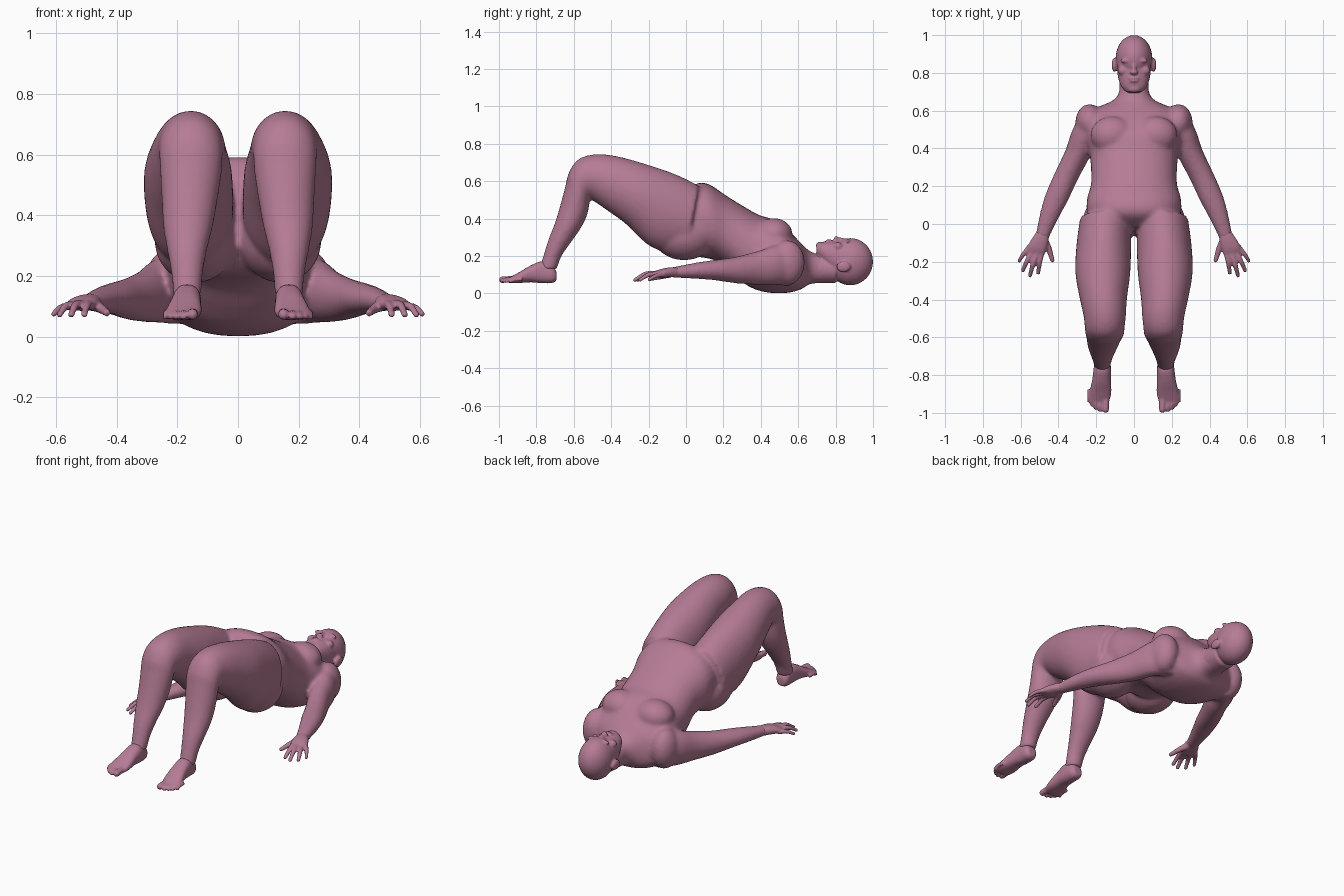
import bpy, bmesh, math
from mathutils import Vector, Matrix

SKIN = bpy.data.materials.new("skin")
SKIN.diffuse_color = (0.46, 0.20, 0.30, 1)


def spline(a, b, c, d, t):
    return [0.5 * (2 * q + (r - p) * t + (2 * p - 5 * q + 4 * r - s) * t * t
                   + (3 * q - p - 3 * r + s) * t ** 3) for p, q, r, s in zip(a, b, c, d)]


def loft(bm, secs, side=1, wdir=(1, 0, 0), power=2.0, n=32, steps=5):
    """Sections: centre x, top y, top z, bottom y, bottom z, half width."""
    w = Vector(wdir).normalized()
    dense = []
    for i in range(len(secs) - 1):
        q = [secs[max(0, min(len(secs) - 1, i + k))] for k in (-1, 0, 1, 2)]
        dense += [spline(*q, t / steps) for t in range(steps)]
    dense.append(secs[-1])
    rings = []
    for x, yt, zt, yb, zb, hw in dense:
        mid = Vector((x, (yt + yb) / 2, (zt + zb) / 2))
        up = Vector((0, (yt - yb) / 2, (zt - zb) / 2))
        ring = []
        for k in range(n):
            a = 2 * math.pi * k / n
            c, s = math.cos(a), math.sin(a)
            p = mid + w * hw * math.copysign(abs(c) ** (2 / power), c) \
                + up * math.copysign(abs(s) ** (2 / power), s)
            ring.append(bm.verts.new((p.x * side, p.y, p.z)))
        rings.append(ring)
    for a, b in zip(rings, rings[1:]):
        for k in range(n):
            bm.faces.new((a[k], a[(k + 1) % n], b[(k + 1) % n], b[k]))
    bm.faces.new(rings[0])
    bm.faces.new(rings[-1])


def blob(bm, c, r):
    bmesh.ops.create_uvsphere(bm, u_segments=32, v_segments=20, radius=1,
                              matrix=Matrix.Translation(c) @ Matrix.Diagonal((*r, 1)))


def pair(bm, c, r):
    for s in (1, -1):
        blob(bm, (c[0] * s, c[1], c[2]), r)


def digit(bm, pts, r0, r1):
    """Finger or toe: tapered tube through points with rounded joints."""
    d = Vector(pts[-1]) - Vector(pts[0])
    rad = [r0 + (r1 - r0) * i / (len(pts) - 1) for i in range(len(pts))]
    loft(bm, [(x, y, z + r, y, z - r, r) for (x, y, z), r in zip(pts, rad)],
         wdir=(-d.y, d.x, 0), n=14)
    blob(bm, pts[-1], (r1, r1, r1))


def finish(bm, name, voxel, smooth, mirror=False):
    bmesh.ops.recalc_face_normals(bm, faces=bm.faces)
    me = bpy.data.meshes.new(name)
    bm.to_mesh(me)
    bm.free()
    me.materials.append(SKIN)
    ob = bpy.data.objects.new(name, me)
    bpy.context.collection.objects.link(ob)
    for p in me.polygons:
        p.use_smooth = True
    if mirror:
        m = ob.modifiers.new("mirror", 'MIRROR')
        m.use_mirror_merge = False
    m = ob.modifiers.new("fuse", 'REMESH')
    m.mode, m.voxel_size, m.use_smooth_shade = 'VOXEL', voxel, True
    m = ob.modifiers.new("soften", 'SMOOTH')
    m.factor, m.iterations = 0.5, smooth


# Body: torso and neck
bm = bmesh.new()
loft(bm, [(0, -.01, .52, -.06, .30, .16), (0, .05, .585, .02, .21, .24),
          (0, .12, .585, .13, .185, .25), (0, .22, .52, .20, .155, .228),
          (0, .31, .465, .27, .09, .228), (0, .39, .42, .34, .035, .235),
          (0, .47, .395, .43, .006, .255), (0, .54, .345, .53, .002, .26),
          (0, .60, .285, .61, .02, .215), (0, .65, .235, .66, .05, .11),
          (0, .70, .212, .71, .055, .078), (0, .78, .20, .78, .06, .075)], power=2.25)
pair(bm, (.115, .47, .315), (.115, .10, .088))   # chest
pair(bm, (.14, -.01, .315), (.135, .17, .137))   # buttocks
pair(bm, (.235, .54, .165), (.075, .095, .12))   # shoulders

for s in (1, -1):
    # Thigh, knee and shin in one bent tube
    loft(bm, [(.15, .07, .575, .0, .21, .135), (.16, -.05, .635, -.18, .245, .145),
              (.165, -.20, .687, -.32, .37, .145), (.162, -.36, .732, -.43, .45, .125),
              (.155, -.48, .745, -.495, .495, .112), (.155, -.575, .718, -.51, .51, .106),
              (.155, -.625, .65, -.515, .505, .104), (.156, -.645, .575, -.518, .47, .10),
              (.16, -.67, .48, -.53, .415, .092), (.165, -.70, .38, -.565, .345, .082),
              (.168, -.735, .29, -.61, .28, .066), (.168, -.76, .21, -.665, .20, .052),
              (.168, -.785, .13, -.69, .13, .046)], s)
    # Arm from shoulder to wrist
    arm = [(.19, .56, .16, .09, .12), (.262, .47, .15, .07, .105), (.30, .37, .135, .066, .088),
           (.355, .26, .125, .063, .07), (.405, .15, .125, .062, .054),
           (.443, .06, .122, .053, .044), (.478, -.04, .115, .040, .032),
           (.49, -.08, .112, .037, .026)]
    loft(bm, [(x, y, z + h, y, z - h, w) for x, y, z, w, h in arm], s, (.93, .36, 0))
finish(bm, "body", .011, 8)

# Hands
bm = bmesh.new()
palm = [(.482, -.05, .114, .034, .027), (.498, -.09, .113, .044, .026),
        (.514, -.13, .108, .05, .023), (.525, -.16, .103, .045, .016)]
loft(bm, [(x, y, z + h, y, z - h, w) for x, y, z, w, h in palm], 1, (.95, .3, 0), 2.4)
digit(bm, [(.488, -.145, .107), (.500, -.205, .100), (.507, -.258, .073)], .016, .011)
digit(bm, [(.515, -.155, .107), (.537, -.22, .103), (.550, -.272, .073)], .016, .011)
digit(bm, [(.538, -.145, .104), (.568, -.20, .100), (.588, -.245, .073)], .015, .011)
digit(bm, [(.553, -.12, .100), (.585, -.16, .095), (.608, -.195, .075)], .014, .010)
digit(bm, [(.475, -.085, .105), (.45, -.135, .092), (.432, -.192, .078)], .021, .012)
finish(bm, "hands", .006, 3, True)

# Feet
bm = bmesh.new()
foot = [(.168, -.692, .115, .070, .026), (.168, -.715, .150, .056, .041),
        (.168, -.77, .172, .055, .046), (.172, -.83, .150, .060, .050),
        (.178, -.89, .115, .056, .058), (.184, -.93, .093, .055, .056),
        (.187, -.95, .083, .058, .050)]
loft(bm, [(x, y, t, y, b, w) for x, y, t, b, w in foot], power=2.4)
for x, y, r in ((.150, -.982, .018), (.180, -.984, .012), (.202, -.973, .0115),
                (.221, -.957, .011), (.237, -.936, .011)):
    digit(bm, [(x, y + .06, .076), (x, y + .02, .075), (x, y, .055 + r)], r, r)
finish(bm, "feet", .006, 3, True)

# Head: skull, jaw and facial features
bm = bmesh.new()
blob(bm, (0, .878, .17), (.097, .122, .126))
jaw = [(.698, .262, .205, .042), (.725, .275, .175, .066), (.77, .280, .125, .083),
       (.82, .280, .085, .090), (.87, .284, .07, .094)]
loft(bm, [(0, y, t, y, b, w) for y, t, b, w in jaw], power=2.3)
loft(bm, [(0, .69, .212, .69, .055, .078), (0, .80, .20, .80, .055, .078)])
blob(bm, (0, .822, .284), (.013, .036, .016))
blob(bm, (0, .803, .290), (.020, .013, .017))
pair(bm, (.038, .864, .276), (.036, .012, .014))
pair(bm, (.036, .843, .269), (.019, .008, .010))
pair(bm, (.056, .812, .250), (.030, .026, .024))
blob(bm, (0, .772, .279), (.030, .007, .011))
blob(bm, (0, .757, .279), (.026, .007, .010))
blob(bm, (0, .716, .258), (.036, .021, .019))
pair(bm, (.103, .842, .143), (.015, .038, .030))
finish(bm, "head", .006, 3)
